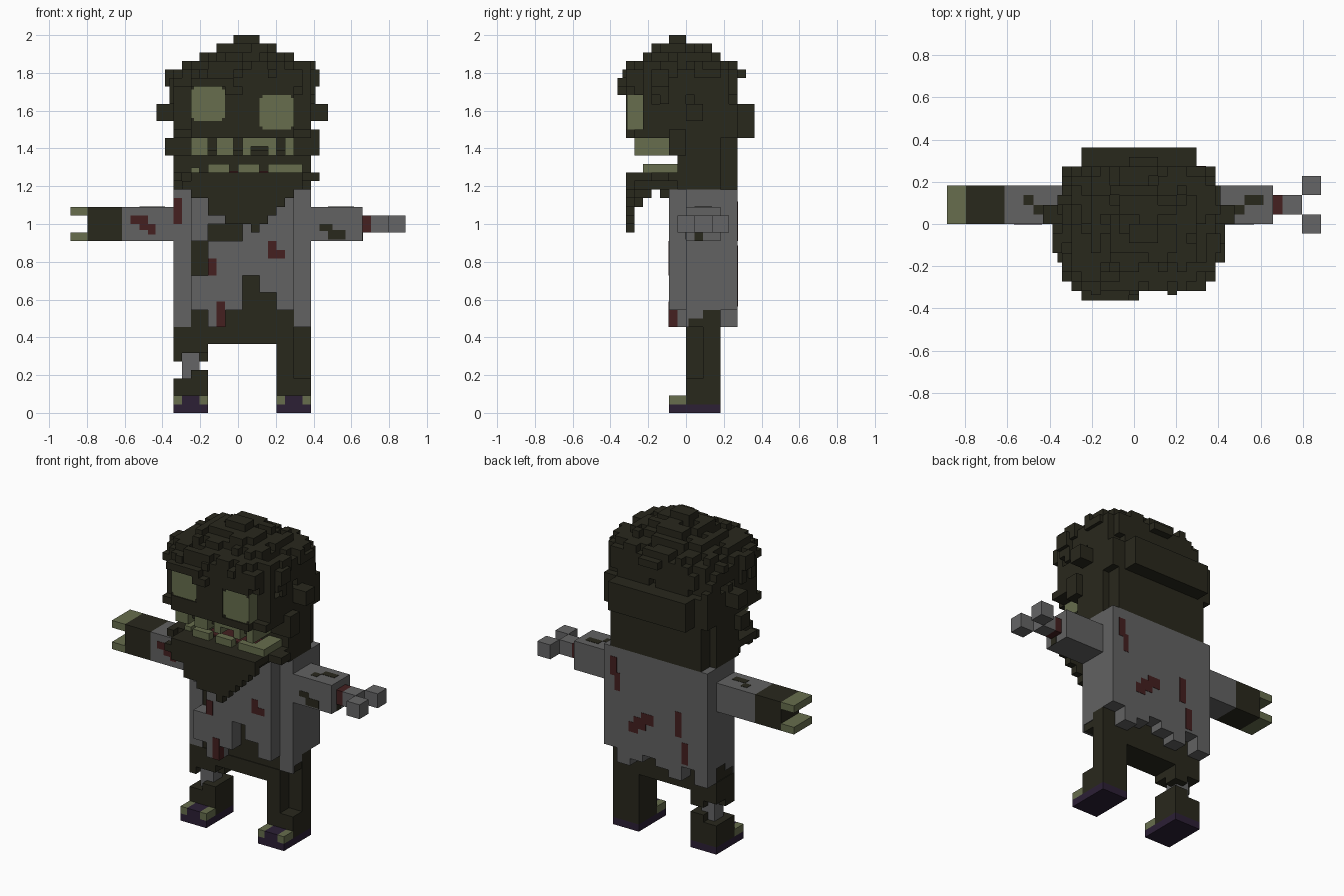
import bpy, bmesh, random

if "Cube" in bpy.data.objects:
    bpy.data.objects.remove(bpy.data.objects["Cube"])
random.seed(4)
H = 1 / 22  # half-voxel grid step
COL = {
    "dark_olive": (0.022, 0.021, 0.012), "shirt_grey": (0.122, 0.122, 0.122),
    "pale_green": (0.135, 0.155, 0.075), "dark_red": (0.058, 0.014, 0.014),
    "shoe_purple": (0.025, 0.014, 0.036), "bone_grey": (0.130, 0.130, 0.132),
}
MATS = {}
for n, c in COL.items():
    MATS[n] = bpy.data.materials.new(n)
    MATS[n].diffuse_color = (*c, 1)


def part(name, mat, boxes):
    """One object of boxes given as x0,x1,y0,y1,z0,z1 in grid steps."""
    bm = bmesh.new()
    for x0, x1, y0, y1, z0, z1 in boxes:
        vs = bmesh.ops.create_cube(bm, size=1)["verts"]
        for v in vs:
            v.co.x = ((x1 if v.co.x > 0 else x0) - 19.5) * H
            v.co.y = ((y1 if v.co.y > 0 else y0) - 8) * H
            v.co.z = (z1 if v.co.z > 0 else z0) * H
    me = bpy.data.meshes.new(name)
    bm.to_mesh(me)
    bm.free()
    me.materials.append(MATS[mat])
    ob = bpy.data.objects.new(name, me)
    bpy.context.collection.objects.link(ob)
    return ob


T = 0.04  # plate thickness in grid steps


def front(y, cells):
    return [(a, b, y - T, y, c, d) for a, b, c, d in cells]


def back(y, cells):
    return [(a, b, y, y + T, c, d) for a, b, c, d in cells]


def top(z, cells):
    return [(a, b, c, d, z, z + T) for a, b, c, d in cells]


# shoes and toes
for side, x in (("right", 12), ("left", 24)):
    part(side + "_shoe", "shoe_purple", [(x, x + 4, 6, 12, 0, 1), (x + 1, x + 3, 6, 8, 1, 2)])
    part(side + "_toes", "pale_green", [(x, x + 1, 6, 8, 1, 2), (x + 3, x + 4, 6, 8, 1, 2)])

# legs, one notched at the outer front corner, one shin worn to the bone
part("left_leg", "dark_olive", [(24, 26, 8, 12, 1, 10), (26, 28, 10, 12, 1, 12), (26, 28, 8, 10, 1, 4)])
part("right_boot", "dark_olive", [(12, 16, 8, 12, 1, 4), (14, 16, 8, 12, 4, 5)])
part("right_shin_bone", "bone_grey", [(13, 15, 9, 11, 4, 8)])
part("right_trouser_rag", "dark_olive", [(12, 16, 8, 12, 7, 8), (12, 13, 8, 10, 6, 7), (14, 16, 10, 12, 6, 7)])

# trousers and body core
part("hips", "dark_olive", [(12, 26, 8, 12, 8, 10)])
part("body_core", "dark_olive", [(12.1, 27.9, 8.1, 12, 10, 25.9)])

# shirt back with ragged hem, sides and shoulders
hem = [10, 12, 10, 11, 12, 11, 10, 12]
part("shirt_back", "shirt_grey", [(12 + 2 * i, 14 + 2 * i, 12, 14, b, 26) for i, b in enumerate(hem)])
part("shirt_sides", "shirt_grey",
     [(x, x + 2, 8, 8.3, 10, 26) for x in (12, 26)] + [(x, x + 2, 8.3, 10, 11, 26) for x in (12, 26)] +
     [(x, x + 2, 10, 12, 12, 26) for x in (12, 26)] + [(14, 26, 8, 12, 25.5, 26)])

# shirt front: columns with a torn hem and holes showing the body
spans = [[(12, 16), (20, 26)], [(10, 20), (22, 26)], [(12, 20), (22, 26)],
         [(16, 26)], [(14, 26)], [(12, 26)]]
part("shirt_front", "shirt_grey",
     [(14 + 2 * i, 16 + 2 * i, 6, 8, a, b) for i, s in enumerate(spans) for a, b in s])

# blood stains on the shirt
part("shirt_front_stains", "dark_red",
     front(6, [(17, 18, 10, 13), (16, 17, 16, 18), (23, 24, 18, 20), (24, 25, 18, 19)]) +
     front(8, [(12, 13, 22, 25)]) + [(18, 18 + T, 6, 7, 10, 12)])
part("shirt_back_stains", "dark_red",
     back(14, [(26, 27, 22, 24.6), (25.5, 26.3, 20, 22.5), (22.7, 24.2, 14.8, 16.2), (21.5, 23.4, 15.5, 17.1),
               (20.3, 22.2, 16.4, 17.9), (16, 17, 16, 19.5), (15, 16, 12.4, 15.4)]))

# right arm, hand and fingers
part("right_sleeve", "shirt_grey", [(6, 12, 8, 12, 20, 24)])
part("right_sleeve_stain", "dark_red",
     front(8, [(7, 9, 22, 23), (8, 9.4, 21.3, 22), (9, 9.9, 20.8, 22)]))
part("right_hand", "dark_olive", [(2, 6, 8, 12, 20, 24)])
part("right_fingers", "pale_green", [(0, 2, 8, 12, 23, 24), (0, 2, 8, 12, 20, 21)])

# left arm, torn off to the bone
part("left_sleeve", "shirt_grey", [(28, 34, 8, 12, 20, 24)])
part("left_arm_flesh", "dark_red", [(34, 35, 9, 11, 21, 23)])
part("left_arm_bone", "bone_grey", [(35, 37, 9, 11, 21, 23), (37, 39, 11, 13, 21, 23), (37, 39, 7, 9, 21, 23)])
part("sleeve_holes", "dark_olive",
     front(8, [(29, 30.5, 21.2, 22), (30, 32, 20.2, 21.3)]) + [(34, 34 + T, 9, 10, 20, 21)] +
     top(24, [(30, 31, 9, 10), (31, 33, 10, 11), (9, 11, 9, 10), (8, 9, 10, 11)]))

# skull with a wider band at ear height, face plate around the eyes
part("skull", "dark_olive", [(12, 28, 3, 14, 32, 36), (13, 27, 3, 13, 36, 40), (12, 28, 7, 12, 26, 32),
                             (13, 27, 12, 14, 26, 32), (12, 28, 6, 12, 30, 32)])
part("face", "dark_olive", [(14, 26, 1, 3, 32, 33), (18, 22, 1, 3, 33, 40), (14, 18, 1, 3, 33, 34),
                            (14, 18, 1, 3, 38, 40), (22, 26, 1, 3, 37, 40), (12, 14, 2, 3, 32, 33),
                            (26, 28, 2, 3, 32, 33), (26, 27, 2, 3, 37, 40), (13, 14, 2, 3, 38, 40)])
part("eyebrow", "dark_olive", [(14, 19, 0, 1, 38, 39), (18, 20, 0, 1, 37, 38)])
part("ears", "dark_olive", [(28, 30, 8, 10, 34, 36), (10, 12, 8, 10, 34, 36)])
part("back_of_head", "dark_olive", [(14, 26, 14, 16, 32, 36)])
eyes = [(14, 34), (22, 33)]
part("eyes", "pale_green", [(x, x + 4, 1.15, 3, z, z + 4) for x, z in eyes])
part("eye_corners", "dark_olive",
     front(1.15, [(x + a, x + a + .35, z + b, z + b + .35) for x, z in eyes for a in (0, 3.65) for b in (0, 3.65)]))

# teeth and mouth
part("upper_teeth", "pale_green",
     [(a, b, 2, 4, z, 32) for a, b, z in ((14, 16, 30), (17, 19, 30), (20, 21, 30), (21, 23, 31), (23, 24, 30), (25, 26, 30))] +
     [(14, 15, 4, 6, 30, 32), (25, 26, 4, 6, 30, 32)])
part("gums", "dark_olive", [(15, 25, 3, 6, 30.5, 32)])
part("tongue", "dark_red", [(17, 24, 4.5, 7, 28, 28.2)])
part("lower_teeth", "pale_green",
     [(a, b, 3, 4, 28, 29) for a, b in ((16, 18.5), (19.5, 22), (23, 25))] +
     [(25, 27, 3, 7, 28, 29), (14, 15, 4, 7, 28, 28.6)])

# jaw and pointed beard
part("jaw", "dark_olive", [(14, 27, 1, 8, 27, 28), (12, 28, 4, 8, 27, 28), (14, 26, 2, 8, 26, 27),
                           (28, 29, 4, 6, 27, 28), (12, 13, 3, 4, 27, 28)])
rows = [(21, 22), (18, 23), (16, 24), (16, 25), (14, 26), (13, 27)]
part("beard", "dark_olive", [(a, b, 1, 2, 21 + k, 22 + k) for k, (a, b) in enumerate(rows)] +
     [(15, 25, 2, 4, 25, 27), (17, 23, 2, 3, 24, 25), (16, 24, 5, 6, 25, 26)])

# hair: a rounded, stepped dome of irregular columns
hair = []
for x in range(12, 28):
    for y in range(1, 14):
        if y < 3 and not 13 <= x < 27:
            continue
        r = ((abs(x + .5 - 20.5) / 8) ** 3 + (abs(y + .5 - 7.5) / 6.5) ** 3) ** (1 / 3)
        h = 43 if r < .5 else 42 if r < .72 else 41 if r < .98 else 40 if r < 1.08 else 38
        h -= random.choice((0, 0, 1)) if r < .98 else random.choice((0, 1))
        if 19 <= x < 22 and 6 <= y < 8:
            h = 44
        rim = x in (12, 27) or y == 13
        base = 38 if y < 3 else random.choice((36, 36, 37)) if rim else 39
        if h > base:
            hair.append((x, x + 1, y, y + 1, base, h))
part("hair_top", "dark_olive", hair)

# loose tufts on the sides, fringe and back
tufts = [(28, 29, 4, 6, 38, 40), (28, 29, 6, 8, 30, 33), (11, 12, 5, 7, 38, 40),
         (11, 12, 6, 8, 30, 32), (19, 22, 14, 15, 39, 40), (12, 13, 2, 3, 38, 39), (27, 28, 3, 6, 38, 41)]
for i in range(14):
    y = random.randint(4, 11)
    z = random.randint(36, 39)
    x, d = ((28, .5) if i % 2 else (11.5, .5))
    tufts.append((x, x + d, y, y + 1, z, z + random.randint(1, 2)))
for x in range(15, 26, 4):
    tufts.append((x, x + 1, .6, 1, 39, 40))
part("hair_tufts", "dark_olive", tufts)

for m in bpy.data.materials:
    if m.users and not m.is_grease_pencil:
        m.use_nodes = True
        m.node_tree.nodes["Principled BSDF"].inputs["Base Color"].default_value = m.diffuse_color
